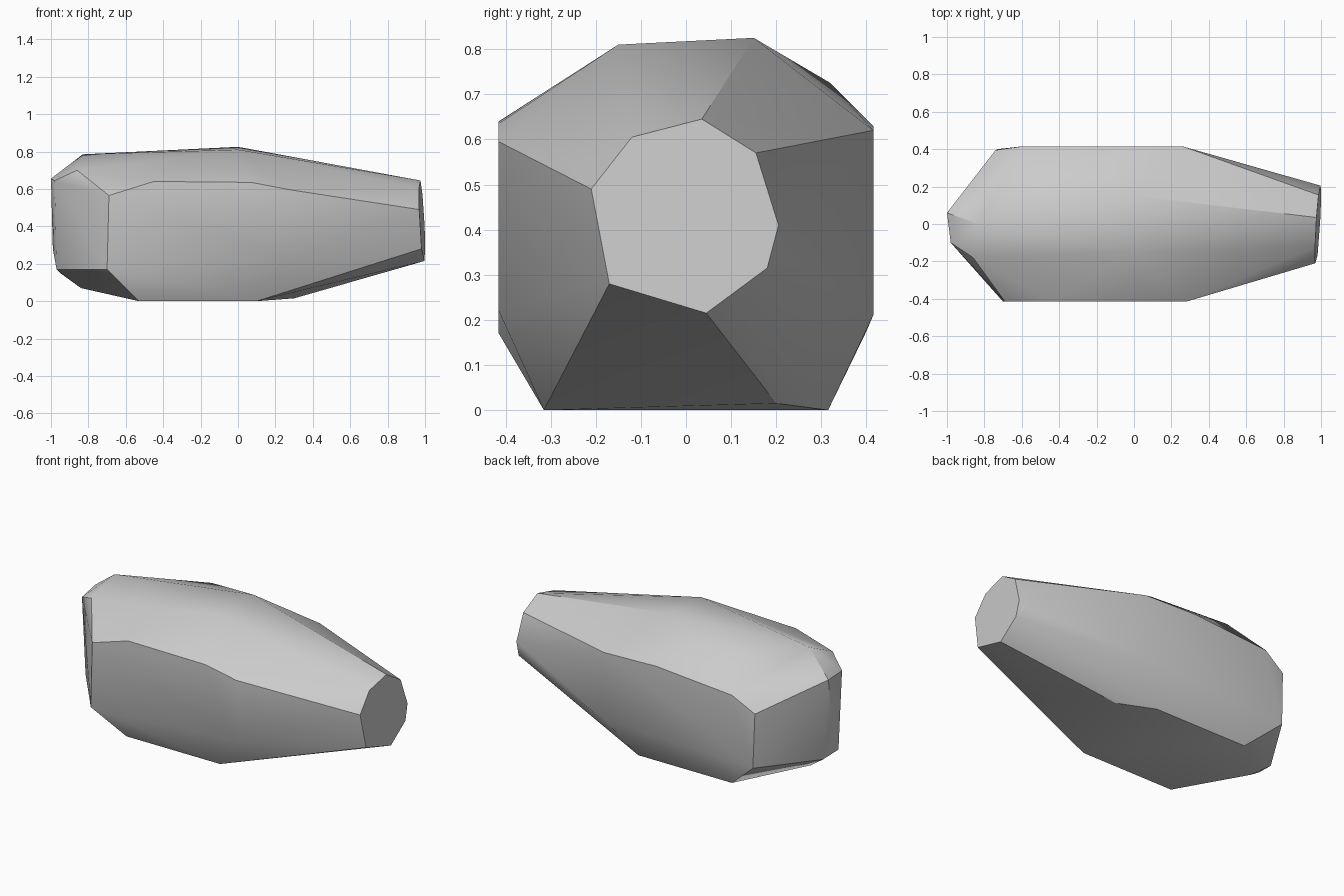
import bpy
import bmesh
import math

# Remove the default object if it is there
default_cube = bpy.data.objects.get("Cube")
if default_cube:
    bpy.data.objects.remove(default_cube, do_unlink=True)


def make_material(name, colour):
    material = bpy.data.materials.new(name)
    material.use_nodes = True
    material.diffuse_color = colour
    shader = material.node_tree.nodes["Principled BSDF"]
    shader.inputs["Base Color"].default_value = colour
    return material


def on_tip_plane(y, z):
    """Place a point on the slightly tilted flat facet at the narrow end."""
    return (0.985 + 0.06 * y - 0.05 * (z - 0.41), y, z)


def on_side(side_y, outline):
    """Place an x, z outline on one of the two upright sides."""
    return [(x, side_y, z) for x, z in outline]


HALF_WIDTH = 0.415

# Narrow end: flat eight-sided facet
tip = [on_tip_plane(y, z) for y, z in (
    (-0.21, 0.49), (-0.12, 0.605), (0.035, 0.645), (0.155, 0.57),
    (0.205, 0.41), (0.18, 0.315), (0.045, 0.215), (-0.17, 0.28))]

# Flat upright sides
front_side = on_side(-HALF_WIDTH, [
    (-0.69, 0.565), (-0.45, 0.64), (0.07, 0.635),
    (0.28, 0.595), (0.28, 0.22), (-0.7, 0.17)])
back_side = on_side(HALF_WIDTH, [
    (-0.6, 0.59), (-0.09, 0.63), (0.26, 0.62), (0.26, 0.21)])

# Crown of the stone
crown = [(0, 0.15, 0.825), (0, -0.15, 0.81), (-0.83, 0, 0.785),
         (-0.4, 0.32, 0.725), (-0.86, -0.18, 0.7)]

# Broad blunt end
blunt_end = [(-1, 0.06, 0.655), (-0.98, -0.1, 0.645), (-0.97, -0.08, 0.17),
             (-0.95, 0.04, 0.15), (-0.84, 0, 0.07), (-0.99, 0, 0.28),
             (-0.74, 0.395, 0.505), (-0.73, 0.4, 0.175)]

# Flat base with a small raised chip toward the narrow end
base = [(x, y, 0) for x in (-0.53, 0.1) for y in (-0.315, 0.315)]
base.append((0.3, 0.2, 0.015))

# Wrap the facets' corners in one solid
mesh = bpy.data.meshes.new("faceted_stone")
bm = bmesh.new()
for corner in tip + front_side + back_side + crown + blunt_end + base:
    bm.verts.new(corner)
hull = bmesh.ops.convex_hull(bm, input=bm.verts[:])
unused = set(hull["geom_interior"]) | set(hull["geom_unused"])
loose = [v for v in unused if isinstance(v, bmesh.types.BMVert)]
bmesh.ops.delete(bm, geom=loose, context="VERTS")

# Join triangles that share a flat facet
bmesh.ops.dissolve_limit(bm, angle_limit=math.radians(2),
                         verts=bm.verts[:], edges=bm.edges[:])
bmesh.ops.recalc_face_normals(bm, faces=bm.faces[:])
bm.to_mesh(mesh)
bm.free()

stone = bpy.data.objects.new("faceted_stone", mesh)
bpy.context.collection.objects.link(stone)
mesh.materials.append(make_material("stone_grey", (0.6, 0.6, 0.6, 1)))

# Soft shading across shallow facets, crisp steep edges
bpy.ops.object.select_all(action="DESELECT")
stone.select_set(True)
bpy.context.view_layer.objects.active = stone
bpy.ops.object.shade_smooth_by_angle(angle=math.radians(30))
